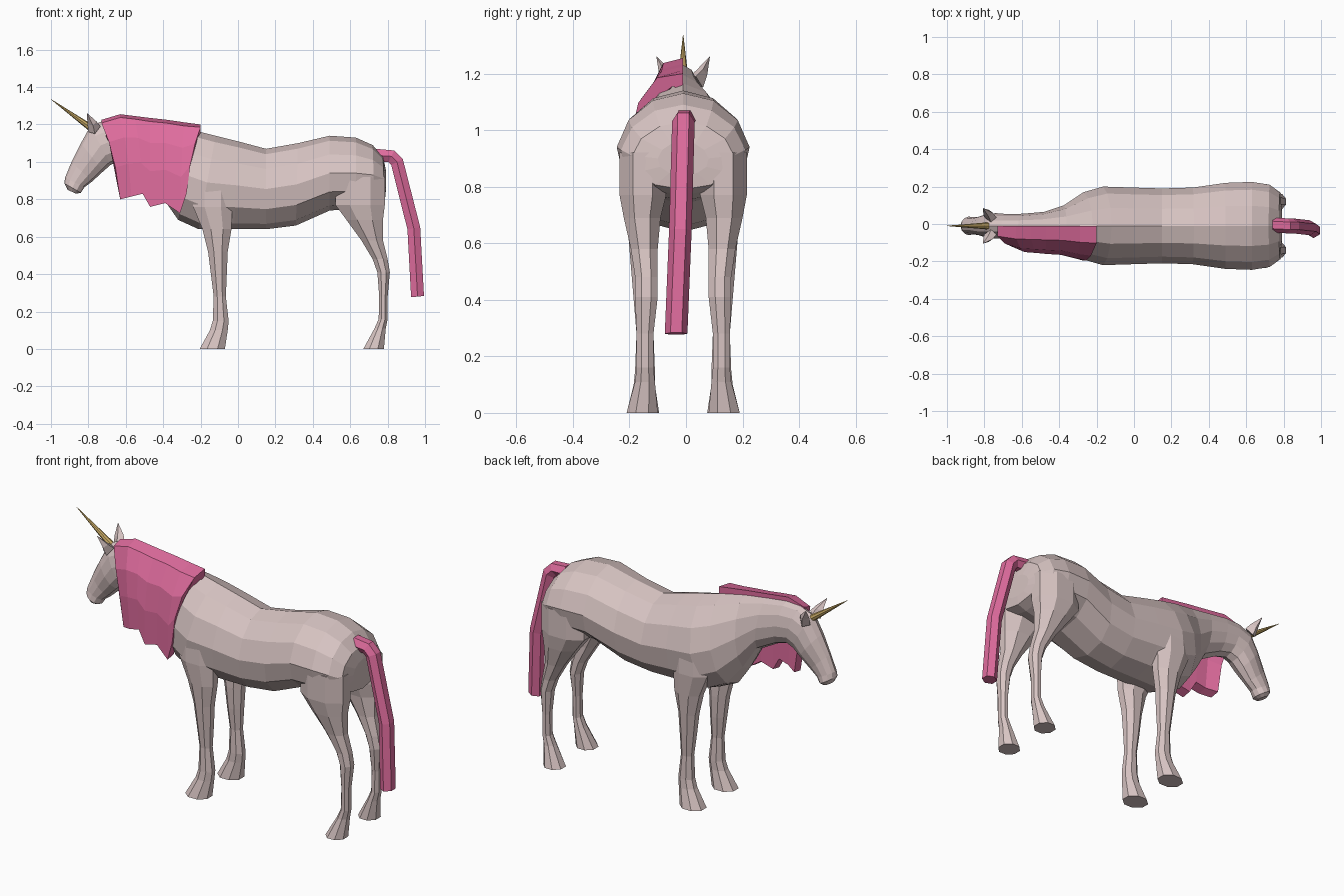
import bpy, bmesh, math
from mathutils import Vector

MID_Y = -0.01  # the animal stands slightly off the centre line


def material(name, rgb):
    m = bpy.data.materials.new(name)
    m.diffuse_color = (*rgb, 1)
    return m


COAT = material("pale_coat", (0.68, 0.55, 0.54))
PINK = material("pink_hair", (0.74, 0.15, 0.34))
GOLD = material("gold_horn", (0.58, 0.40, 0.13))


def loft(name, rings, mat, mirror=False):
    """Join rings of points into a closed, flat-shaded skin."""
    bm = bmesh.new()
    rows = [[bm.verts.new(p) for p in r] for r in rings]
    n = len(rows[0])
    for a, b in zip(rows, rows[1:]):
        for i in range(n):
            j = (i + 1) % n
            bm.faces.new((a[i], a[j], b[j], b[i]))
    bm.faces.new(rows[0])
    bm.faces.new(rows[-1])
    bmesh.ops.recalc_face_normals(bm, faces=bm.faces)
    me = bpy.data.meshes.new(name)
    bm.to_mesh(me)
    bm.free()
    me.materials.append(mat)
    ob = bpy.data.objects.new(name, me)
    bpy.context.collection.objects.link(ob)
    ob.location.y = MID_Y
    if mirror:
        ob.modifiers.new("mirror", 'MIRROR').use_axis = (False, True, False)
    return ob


def spine_ring(xt, zt, xb, zb, w, n=12, egg=0.1):
    """Upright ring from a top point to a bottom point, half-width w."""
    top, bot = Vector((xt, 0, zt)), Vector((xb, 0, zb))
    mid, half = (top + bot) / 2, (top - bot) / 2
    pts = []
    for i in range(n):
        a = 2 * math.pi * i / n
        c, s = math.cos(a), math.sin(a)
        pts.append(mid + half * c + Vector((0, w * s * (1 - egg * c), 0)))
    return pts


def leg_ring(z, x0, x1, y0, y1, n=8):
    """Level ring that fills the given x and y ranges."""
    k = 1 / math.cos(math.pi / n)
    pts = []
    for i in range(n):
        a = 2 * math.pi * (i + 0.5) / n
        pts.append(((x0 + x1) / 2 + k * (x1 - x0) / 2 * math.cos(a),
                    (y0 + y1) / 2 + k * (y1 - y0) / 2 * math.sin(a), z))
    return pts


def tube_ring(center, direction, r, n):
    q = Vector(direction).to_track_quat('Z', 'Y')
    return [Vector(center) + q @ Vector((r * math.cos(2 * math.pi * i / n),
            r * math.sin(2 * math.pi * i / n), 0)) for i in range(n)]


# Body, neck and head: top x, top z, bottom x, bottom z, half-width
spine = [
    (0.79, 0.96, 0.79, 0.84, 0.09), (0.775, 1.03, 0.785, 0.79, 0.18),
    (0.72, 1.09, 0.73, 0.77, 0.22), (0.63, 1.13, 0.63, 0.75, 0.235),
    (0.49, 1.14, 0.49, 0.74, 0.23), (0.32, 1.10, 0.31, 0.66, 0.205),
    (0.15, 1.07, 0.15, 0.64, 0.20), (0.0, 1.11, -0.02, 0.64, 0.205),
    (-0.12, 1.14, -0.21, 0.64, 0.21), (-0.22, 1.165, -0.32, 0.69, 0.18),
    (-0.36, 1.195, -0.39, 0.79, 0.11), (-0.50, 1.215, -0.46, 0.92, 0.075),
    (-0.62, 1.23, -0.57, 0.98, 0.065), (-0.71, 1.225, -0.64, 1.0, 0.063),
    (-0.79, 1.19, -0.68, 0.985, 0.068), (-0.84, 1.10, -0.72, 0.95, 0.066),
    (-0.89, 1.0, -0.78, 0.895, 0.048), (-0.925, 0.915, -0.82, 0.865, 0.046),
    (-0.928, 0.885, -0.84, 0.835, 0.05), (-0.91, 0.85, -0.865, 0.83, 0.032),
]
loft("body_and_head", [spine_ring(*r) for r in spine], COAT)

# Legs: z, x range, y range; the mirror makes the other side
front = [(0.90, -0.24, -0.03, 0.06, 0.20), (0.76, -0.24, -0.03, 0.075, 0.205),
         (0.64, -0.19, -0.035, 0.09, 0.195), (0.52, -0.16, -0.055, 0.09, 0.185),
         (0.40, -0.145, -0.06, 0.095, 0.175), (0.28, -0.13, -0.065, 0.105, 0.165),
         (0.15, -0.135, -0.05, 0.10, 0.17), (0.10, -0.15, -0.055, 0.10, 0.175),
         (0.0, -0.205, -0.07, 0.085, 0.20)]
hind = [(0.92, 0.52, 0.785, 0.06, 0.225), (0.77, 0.52, 0.785, 0.06, 0.225),
        (0.69, 0.58, 0.775, 0.08, 0.21), (0.58, 0.66, 0.775, 0.09, 0.185),
        (0.48, 0.72, 0.80, 0.09, 0.17), (0.41, 0.745, 0.812, 0.09, 0.17),
        (0.28, 0.755, 0.80, 0.105, 0.165), (0.16, 0.752, 0.80, 0.105, 0.165),
        (0.11, 0.73, 0.79, 0.10, 0.17), (0.0, 0.67, 0.78, 0.09, 0.20)]
loft("front_legs", [leg_ring(*r) for r in front], COAT, mirror=True)
loft("hind_legs", [leg_ring(*r) for r in hind], COAT, mirror=True)

# Ears
ear_base = [(-0.80, 0.045, 1.16), (-0.765, 0.07, 1.15),
            (-0.735, 0.045, 1.19), (-0.765, 0.02, 1.19)]
ear_mid = [(-0.805, 0.06, 1.205), (-0.775, 0.085, 1.195),
           (-0.755, 0.07, 1.215), (-0.775, 0.045, 1.21)]
tip = Vector((-0.808, 0.095, 1.262))
loft("ears", [ear_base, ear_mid, [tip.lerp(Vector(p), 0.04) for p in ear_mid]],
     COAT, mirror=True)

# Horn
root, point = Vector((-0.77, 0, 1.17)), Vector((-1.0, 0, 1.335))
loft("horn", [tube_ring(root, point - root, 0.02, 8),
              tube_ring(point, point - root, 0.001, 8)], GOLD)

# Mane, draped over the -y side: crest x, crest z, hem x, hem z, hem y
locks = [(-0.73, 1.225, -0.63, 0.80, -0.11), (-0.63, 1.255, -0.57, 0.815, -0.14),
         (-0.55, 1.245, -0.51, 0.83, -0.145), (-0.47, 1.235, -0.47, 0.76, -0.15),
         (-0.38, 1.225, -0.39, 0.78, -0.155), (-0.29, 1.212, -0.31, 0.725, -0.175),
         (-0.20, 1.20, -0.275, 0.83, -0.185)]


def lock_ring(xt, zt, xb, zb, yb):
    drape = [(0, 0, 0), (0, 0.5, 0.04), (0.4, 0.86, 0.28), (0.75, 1, 0.6), (1, 1, 1)]
    outer = [Vector((xt + (xb - xt) * s, yb * y, zt + (zb - zt) * d))
             for s, y, d in drape]
    inner = [p + Vector((0, 0.055, -0.03 if i < 2 else 0.01))
             for i, p in enumerate(outer) if i]
    return outer + inner[::-1] + [Vector((xt, 0, zt - 0.06))]


loft("mane", [lock_ring(*c) for c in locks], PINK)

# Tail: x, y, z of the path, with the bend direction at each point
tail = [((0.74, 0.005, 1.035), (1, 0, 0)), ((0.82, 0, 1.03), (1, 0, -0.5)),
        ((0.85, 0, 1.0), (0.5, 0, -1)), ((0.94, -0.01, 0.645), (0.18, 0, -1)),
        ((0.96, -0.025, 0.28), (0.1, 0, -1))]
loft("tail", [tube_ring(c, d, 0.04, 6) for c, d in tail], PINK)
